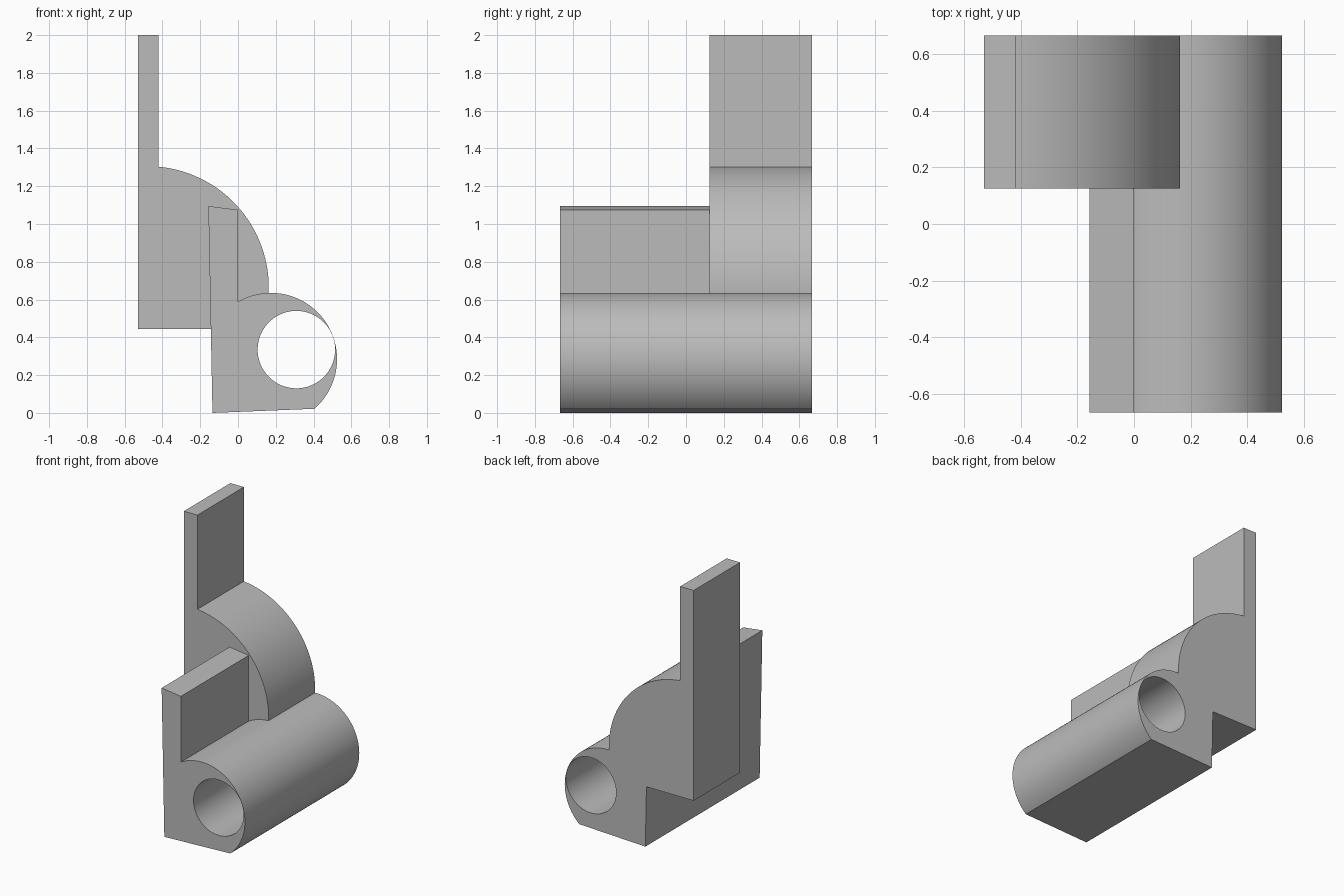
import bpy
import bmesh
from math import atan2, cos, sin, tau, hypot

cube = bpy.data.objects.get("Cube")
if cube:
    bpy.data.objects.remove(cube, do_unlink=True)

grey = bpy.data.materials.new("plain grey")
grey.use_nodes = True
colour = (0.5, 0.5, 0.5, 1)
grey.diffuse_color = colour
grey.node_tree.nodes["Principled BSDF"].inputs["Base Color"].default_value = colour


def arc(cx, cz, start, end, steps):
    """Points clockwise around a centre, from start to end."""
    a = atan2(start[1] - cz, start[0] - cx)
    b = atan2(end[1] - cz, end[0] - cx)
    r = hypot(start[0] - cx, start[1] - cz)
    angles = [a + (b - a) * i / steps for i in range(steps + 1)]
    return [(cx + r * cos(t), cz + r * sin(t)) for t in angles]


def extrude_profile(name, points, y0, y1):
    """Solid with an x-z outline running from y0 to y1."""
    bm = bmesh.new()
    face = bm.faces.new([bm.verts.new((x, y0, z)) for x, z in points])
    result = bmesh.ops.extrude_face_region(bm, geom=[face])
    moved = [v for v in result["geom"] if isinstance(v, bmesh.types.BMVert)]
    bmesh.ops.translate(bm, verts=moved, vec=(0, y1 - y0, 0))
    bmesh.ops.recalc_face_normals(bm, faces=bm.faces)
    mesh = bpy.data.meshes.new(name)
    bm.to_mesh(mesh)
    bm.free()
    mesh.materials.append(grey)
    obj = bpy.data.objects.new(name, mesh)
    bpy.context.collection.objects.link(obj)
    return obj


def boolean(target, tool, operation):
    """Apply a boolean and discard the tool."""
    bpy.ops.object.select_all(action="DESELECT")
    bpy.context.view_layer.objects.active = target
    target.select_set(True)
    mod = target.modifiers.new(operation.title(), "BOOLEAN")
    mod.operation = operation
    mod.solver = "EXACT"
    mod.object = tool
    bpy.ops.object.modifier_apply(modifier=mod.name)
    bpy.data.objects.remove(tool, do_unlink=True)


# Long barrel housing with its low upright wall
barrel = arc(0.174, 0.285, (0, 0.589), (0.405, 0.022), 72)
body = extrude_profile(
    "hinge_body", [(-0.135, 0), (-0.157, 1.095), (0, 1.075)] + barrel, -0.668, 0.668)

# Rear quarter-round block with its tall upright plate
shoulder = arc(-0.48, 0.663, (-0.42, 1.303), (0.16, 0.62), 64)
block = extrude_profile(
    "rear_block",
    [(-0.1, 0.445), (-0.53, 0.445), (-0.53, 2), (-0.42, 2)] + shoulder, 0.125, 0.668)
boolean(body, block, "UNION")

# Through bore
circle = [(0.309 + 0.205 * cos(tau * i / 96), 0.335 + 0.205 * sin(tau * i / 96))
          for i in range(96)]
bore = extrude_profile("bore_cutter", circle, -1, 1)
bore.hide_render = True
boolean(body, bore, "DIFFERENCE")

bpy.ops.object.shade_smooth_by_angle(angle=0.4)
